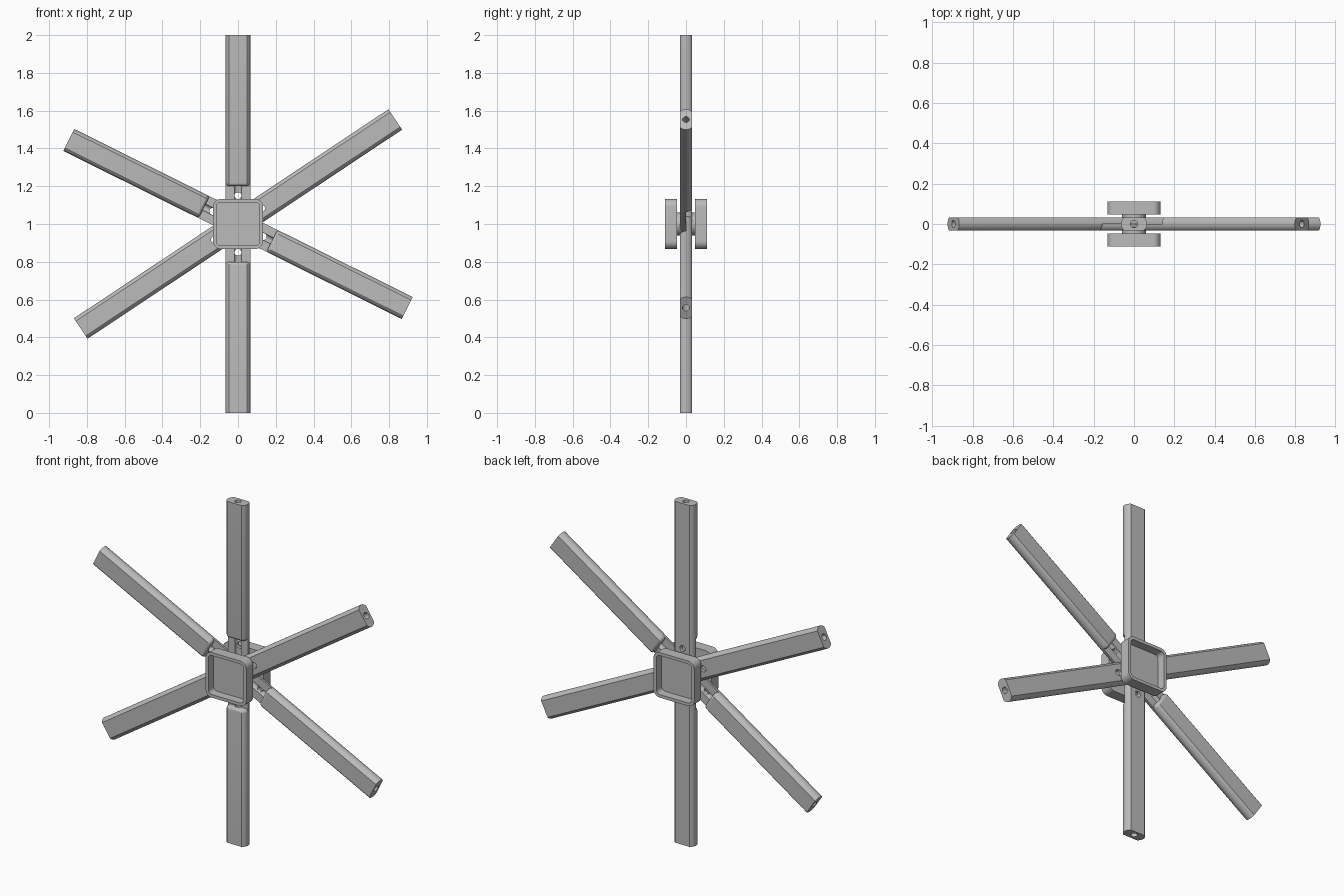
import bpy, bmesh
from math import sin, cos, pi, radians
from mathutils import Matrix

if "Cube" in bpy.data.objects:
    bpy.data.objects.remove(bpy.data.objects["Cube"], do_unlink=True)

HALF_W, HALF_T = 0.065, 0.0325      # arm section
BORE = 0.018                        # bore along the arm axis
SHOULDER, FILLET = 0.2, 0.018       # where the lap joint begins
HUB = Matrix.Translation((0, 0, 1))

grey = bpy.data.materials.new("plain_grey")
grey.use_nodes = True
grey.diffuse_color = (0.5, 0.5, 0.5, 1)
grey.node_tree.nodes["Principled BSDF"].inputs["Base Color"].default_value = (0.5, 0.5, 0.5, 1)


def finish(name, bm):
    bmesh.ops.recalc_face_normals(bm, faces=bm.faces)
    mesh = bpy.data.meshes.new(name)
    bm.to_mesh(mesh)
    bm.free()
    mesh.materials.append(grey)
    obj = bpy.data.objects.new(name, mesh)
    bpy.context.collection.objects.link(obj)
    return obj


def smooth(obj):
    bpy.ops.object.select_all(action="DESELECT")
    obj.select_set(True)
    bpy.context.view_layer.objects.active = obj
    bpy.ops.object.shade_smooth_by_angle(angle=radians(25))


def loft(bm, rings):
    """Skin a list of matching point rings and cap both ends."""
    loops = [[bm.verts.new(p) for p in ring] for ring in rings]
    n = len(loops[0])
    for a, b in zip(loops, loops[1:]):
        for i in range(n):
            j = (i + 1) % n
            bm.faces.new((a[i], a[j], b[j], b[i]))
    bm.faces.new(loops[0])
    bm.faces.new(loops[-1])


def half_section(z, side, inset=0):
    """Half of the arm section, with a half-round groove for the bore."""
    sag = 0.018
    rad = (HALF_T ** 2 + sag ** 2) / (2 * sag)
    sx, sy = (HALF_W - inset) / HALF_W, (HALF_T - inset) / HALF_T
    top = radians(58)
    arc = [(HALF_W - rad + rad * cos(top * k / 8), HALF_T * sin(top * k / 8) / sin(top))
           for k in range(9)]
    outer = arc + [(-x, y) for x, y in reversed(arc)]
    pts = [(x * sx, y * sy) for x, y in outer]
    pts += [(-BORE * cos(pi * k / 12), BORE * sin(pi * k / 12)) for k in range(13)]
    return [(x, side * y, z) for x, y in pts]


def arm(name, angle, side):
    """Long half runs through the hub; the other half stops at rounded shoulders."""
    turn = HUB @ Matrix.Rotation(radians(angle), 4, "Y")
    bm = bmesh.new()
    loft(bm, [half_section(-1, side), half_section(1, side)])
    long_half = finish(name + "_long_half", bm)
    # pin holes through the necks
    bm = bmesh.new()
    for z in (-0.15, 0.15):
        bmesh.ops.create_cone(bm, cap_ends=True, segments=24, radius1=BORE, radius2=BORE, depth=0.3,
                              matrix=Matrix.Translation((0, 0, z)) @ Matrix.Rotation(pi / 2, 4, "X"))
    cutter = finish("pin_hole_cutter", bm)
    cutter.hide_render = True
    mod = long_half.modifiers.new("pin_holes", "BOOLEAN")
    mod.object, mod.solver = cutter, "EXACT"
    bpy.context.view_layer.objects.active = long_half
    bpy.ops.object.modifier_apply(modifier=mod.name)
    bpy.data.objects.remove(cutter, do_unlink=True)
    # shouldered outer halves
    bm = bmesh.new()
    for end in (-1, 1):
        rings = []
        for k in range(6):
            a = pi / 2 * k / 5
            rings.append(half_section(end * (SHOULDER + FILLET * (1 - cos(a))), -side,
                                      FILLET * (1 - sin(a))))
        loft(bm, rings + [half_section(end, -side)])
    for obj in (long_half, finish(name + "_shouldered_halves", bm)):
        obj.matrix_world = turn
        smooth(obj)


def rounded_square(half, radius, y):
    pts = []
    for q in range(4):
        mid = pi / 4 + q * pi / 2
        cx = (half - radius) * (1 if cos(mid) > 0 else -1)
        cz = (half - radius) * (1 if sin(mid) > 0 else -1)
        for k in range(9):
            a = q * pi / 2 + pi / 2 * k / 8
            pts.append((cx + radius * cos(a), y, cz + radius * sin(a)))
    return pts


def tray(name, side):
    """Open rounded square tray facing outwards."""
    bm = bmesh.new()
    loft(bm, [rounded_square(0.132, 0.04, side * 0.048),
              rounded_square(0.132, 0.04, side * 0.112),
              rounded_square(0.114, 0.022, side * 0.112),
              rounded_square(0.114, 0.022, side * 0.062)])
    obj = finish(name, bm)
    obj.matrix_world = HUB
    smooth(obj)


# three crossing arms
arm("upright_arm", 0, 1)
arm("left_rising_arm", 56.4, -1)
arm("right_rising_arm", -63.6, 1)

# hub trays and the boss between them
tray("front_tray", -1)
tray("back_tray", 1)
bm = bmesh.new()
bmesh.ops.create_cone(bm, cap_ends=True, segments=32, radius1=0.06, radius2=0.06, depth=0.11,
                      matrix=Matrix.Rotation(pi / 2, 4, "X"))
boss = finish("hub_boss", bm)
boss.matrix_world = HUB
smooth(boss)
